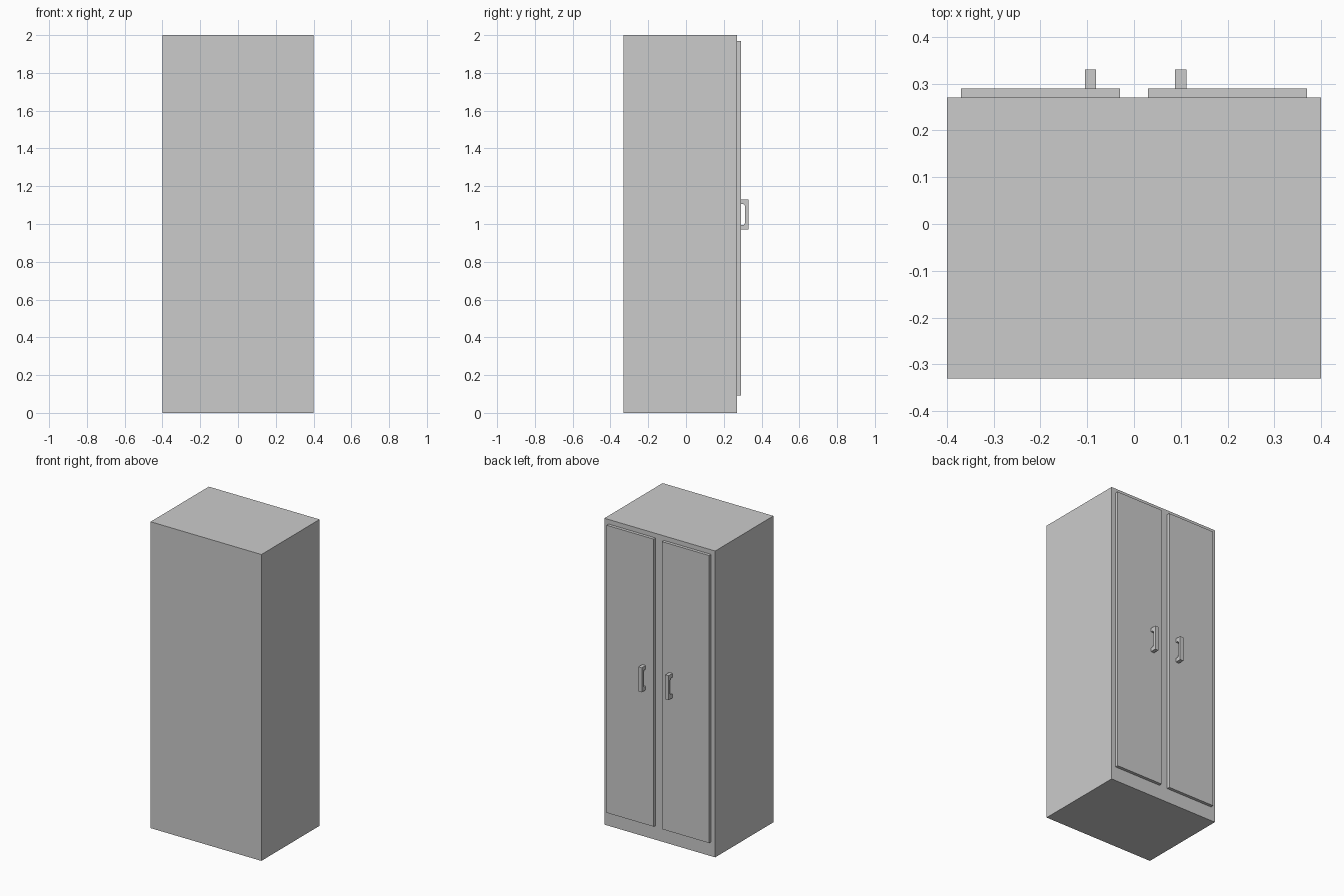
import bpy, bmesh

if "Cube" in bpy.data.objects:
    bpy.data.objects.remove(bpy.data.objects["Cube"])


def box(name, lo, hi):
    bm = bmesh.new()
    bmesh.ops.create_cube(bm, size=1)
    for v in bm.verts:
        v.co = [(a + b) / 2 + c * (b - a) for a, b, c in zip(lo, hi, v.co)]
    return finish(name, bm)


def finish(name, bm):
    bmesh.ops.recalc_face_normals(bm, faces=bm.faces)
    mesh = bpy.data.meshes.new(name)
    bm.to_mesh(mesh)
    bm.free()
    obj = bpy.data.objects.new(name, mesh)
    bpy.context.collection.objects.link(obj)
    return obj


def handle(name, x0, x1):
    # Bridge-shaped side profile (y, z), extruded across x
    profile = [(.29, .97), (.33, .97), (.33, 1.13), (.29, 1.13),
               (.29, 1.105), (.305, 1.105), (.313, 1.095),
               (.313, 1.005), (.305, .995), (.29, .995)]
    bm = bmesh.new()
    face = bm.faces.new([bm.verts.new((x0, y, z)) for y, z in profile])
    ext = bmesh.ops.extrude_face_region(bm, geom=[face], use_keep_orig=True)
    for v in ext["geom"]:
        if isinstance(v, bmesh.types.BMVert):
            v.co.x = x1
    return finish(name, bm)


# Cabinet body
box("cabinet_body", (-.4, -.33, 0), (.4, .27, 2))

# Doors
box("left_door", (-.37, .27, .093), (-.03, .29, 1.97))
box("right_door", (.03, .27, .093), (.37, .29, 1.97))

# Pull handles
handle("left_handle", -.105, -.081)
handle("right_handle", .088, .112)
